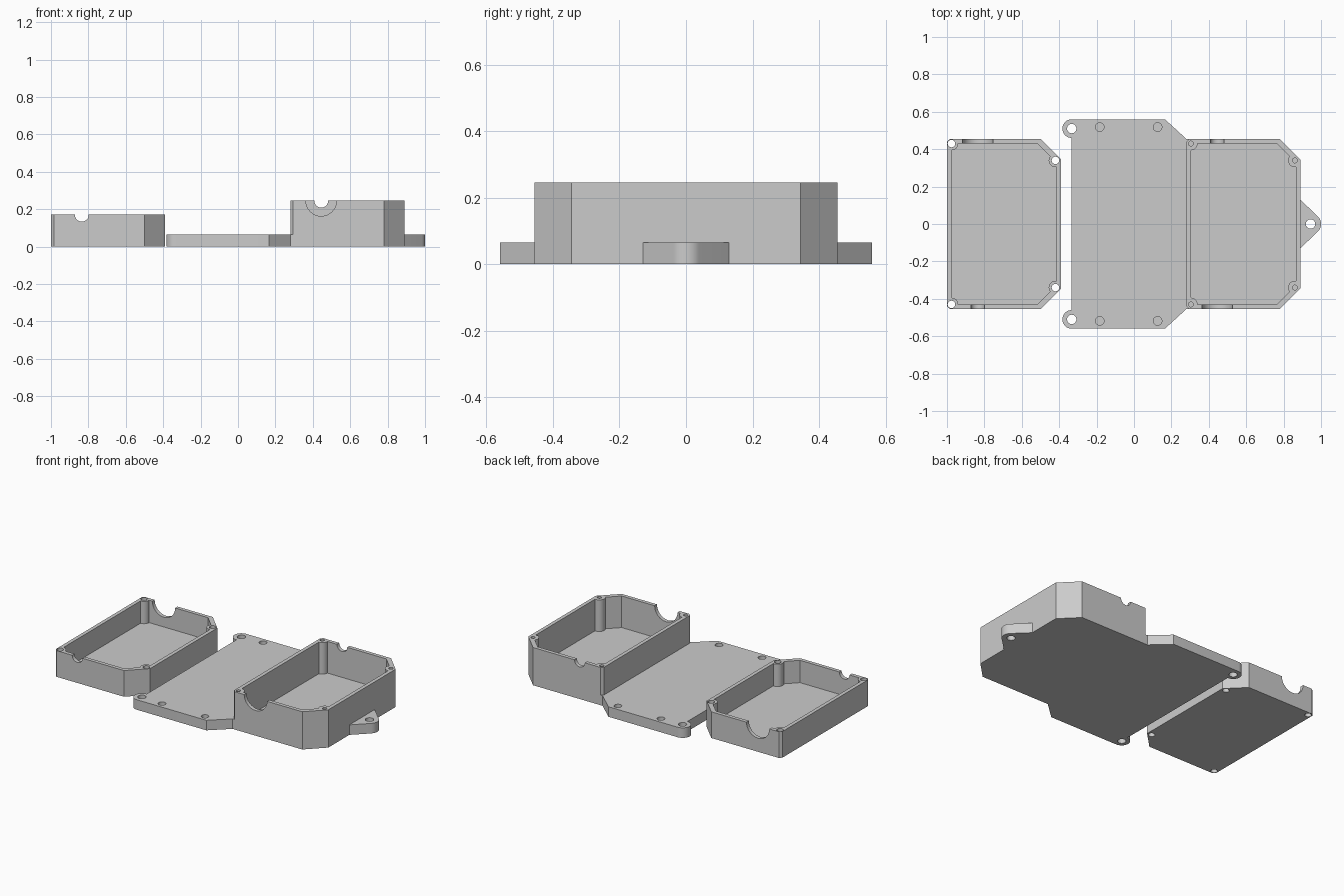
import bpy, bmesh
from math import sin, cos, radians
from mathutils import Matrix

if "Cube" in bpy.data.objects:
    bpy.data.objects.remove(bpy.data.objects["Cube"])

grey = bpy.data.materials.new("grey plastic")
grey.diffuse_color = (0.6, 0.6, 0.6, 1)
grey.use_nodes = True
grey.node_tree.nodes["Principled BSDF"].inputs["Base Color"].default_value = grey.diffuse_color


def prism(name, outline, z0, z1):
    """Upright solid from a counter-clockwise outline."""
    bm = bmesh.new()
    base = bm.faces.new([bm.verts.new((x, y, z0)) for x, y in outline])
    top = bmesh.ops.extrude_face_region(bm, geom=[base])["geom"]
    bmesh.ops.translate(bm, vec=(0, 0, z1 - z0),
                        verts=[v for v in top if isinstance(v, bmesh.types.BMVert)])
    bmesh.ops.recalc_face_normals(bm, faces=bm.faces)
    mesh = bpy.data.meshes.new(name)
    bm.to_mesh(mesh)
    bm.free()
    mesh.materials.append(grey)
    ob = bpy.data.objects.new(name, mesh)
    bpy.context.collection.objects.link(ob)
    return ob


def arc(cx, cy, r, a0, a1, n):
    return [(cx + r * cos(radians(a0 + (a1 - a0) * i / n)),
             cy + r * sin(radians(a0 + (a1 - a0) * i / n))) for i in range(n + 1)]


def cylinder(x, y, r, z0, z1):
    return prism("cutter", arc(x, y, r, 0, 360, 32)[:-1], z0, z1)


def cut(ob, cutter):
    """Subtract the cutter from the part and remove the cutter."""
    mod = ob.modifiers.new("cut", "BOOLEAN")
    mod.operation, mod.solver, mod.object = "DIFFERENCE", "EXACT", cutter
    bpy.context.view_layer.objects.active = ob
    bpy.ops.object.modifier_apply(modifier=mod.name)
    bpy.data.objects.remove(cutter)


def finish(ob):
    bpy.ops.object.select_all(action="DESELECT")
    ob.select_set(True)
    bpy.context.view_layer.objects.active = ob
    bpy.ops.object.shade_smooth_by_angle(angle=radians(30))


def tray_outline(x, inset=0.0):
    """Rectangle with two tiny chamfers on the left and two large on the right."""
    a, b, h = x + inset, x + 0.61 - inset, 0.455 - inset
    s, c = 0.015, 0.11 - inset * 0.3
    return [(a + s, -h), (b - c, -h), (b, -h + c), (b, h - c),
            (b - c, h), (a + s, h), (a, h - s), (a, -h + s)]


def tray(name, x, height, floor, hole_r, hole_z, notches):
    """Open box with corner screw posts and half-round cable notches."""
    body = prism(name, tray_outline(x), 0, height)
    screws = [(x + px, side * py) for px, py in ((0.024, 0.43), (0.58, 0.34))
              for side in (-1, 1)]
    cavity = prism("cavity", tray_outline(x, 0.024), floor, height + 0.1)
    for sx, sy in screws:
        cut(cavity, cylinder(sx, sy, 0.036, floor - 0.1, height + 0.2))
    cut(body, cavity)
    for sx, sy in screws:
        cut(body, cylinder(sx, sy, hole_r, hole_z, height + 0.1))
    for side, r in notches:
        tool = cylinder(0, 0, r, -0.04, 0.04)
        tool.data.transform(Matrix.Translation((x + 0.165, side * 0.445, height))
                            @ Matrix.Rotation(radians(90), 4, "X"))
        cut(body, tool)
    finish(body)


# Lid with through holes, and the deeper box body with blind holes
tray("lid", -1.0, 0.17, 0.025, 0.02, -0.1, ((-1, 0.037), (1, 0.082)))
tray("box_body", 0.28, 0.245, 0.04, 0.013, 0.1, ((-1, 0.082), (1, 0.037)))

# Mounting plate with two rounded ears
T = 0.065
upper = [(0.28, 0.44), (0.295, 0.455), (0.28, 0.455), (0.165, 0.56)]
upper += arc(-0.333, 0.51, 0.05, 90, 270, 16)
plate = prism("mounting_plate", upper + [(x, -y) for x, y in reversed(upper)], 0, T)
for side in (-1, 1):
    cut(plate, cylinder(-0.333, side * 0.51, 0.025, -0.1, 0.2))
    for x in (-0.183, 0.126):
        cut(plate, cylinder(x, side * 0.518, 0.023, 0.025, 0.2))
finish(plate)

# Triangular hanging tab with a rounded tip
tab = prism("hanging_tab", [(0.89, 0.13), (0.89, -0.13)]
            + arc(0.945, 0, 0.055, -46, 46, 12), 0, T)
cut(tab, cylinder(0.944, 0, 0.025, -0.1, 0.2))
finish(tab)
